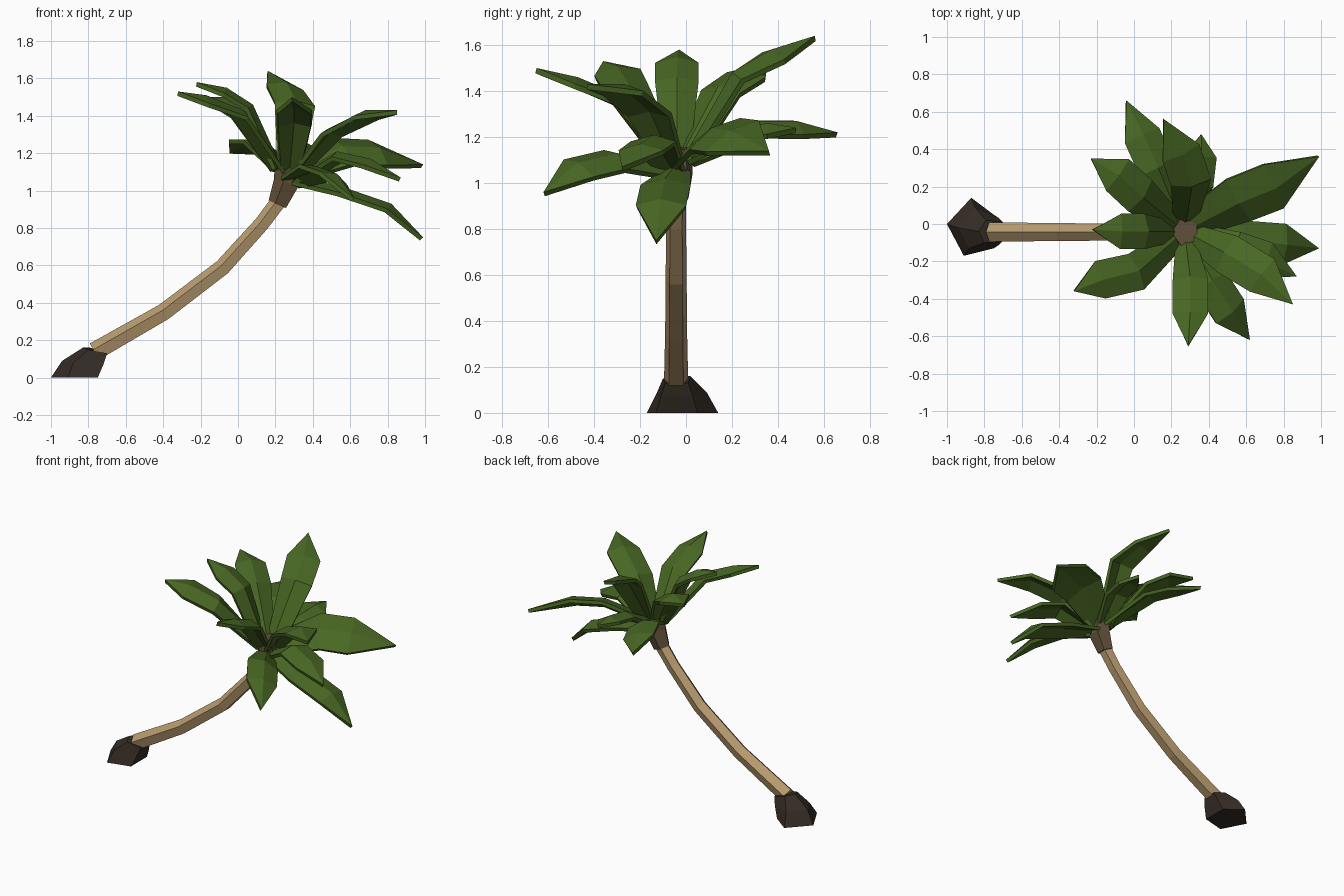
import bpy
from mathutils import Vector, Matrix

cube = bpy.data.objects.get("Cube")
if cube:
    bpy.data.objects.remove(cube, do_unlink=True)


def material(name, rgb):
    m = bpy.data.materials.new(name)
    m.use_nodes = True
    m.diffuse_color = (*rgb, 1)
    m.node_tree.nodes["Principled BSDF"].inputs["Base Color"].default_value = (*rgb, 1)
    return m


BARK = material("tan bark", (0.48, 0.33, 0.16))
SHEATH = material("brown sheath", (0.125, 0.083, 0.044))
ROOT = material("dark root", (0.036, 0.025, 0.018))
LEAF = material("leaf green", (0.065, 0.135, 0.017))


def build(name, verts, faces, mat):
    mesh = bpy.data.meshes.new(name)
    mesh.from_pydata(verts, [], faces)
    mesh.materials.append(mat)
    obj = bpy.data.objects.new(name, mesh)
    bpy.context.collection.objects.link(obj)
    return obj


def loft(name, rings, mat):
    """Skin a stack of equal rings and cap both ends."""
    n = len(rings[0])
    faces = [(r * n + i, r * n + (i + 1) % n, (r + 1) * n + (i + 1) % n, (r + 1) * n + i)
             for r in range(len(rings) - 1) for i in range(n)]
    last = (len(rings) - 1) * n
    faces += [tuple(reversed(range(n))), tuple(range(last, last + n))]
    return build(name, [p for ring in rings for p in ring], faces, mat)


def tangent(pts, i):
    return (pts[min(i + 1, len(pts) - 1)] - pts[max(i - 1, 0)]).normalized()


def tube(name, path, mat, sides=5):
    """Five-sided tube along (x, z, radius) points with a corner on top."""
    pts = [Vector((x, -0.043, z)) for x, z, r in path]
    rings = []
    for i, (x, z, r) in enumerate(path):
        t = tangent(pts, i)
        up = Vector((-t.z, 0, t.x))
        rings.append([pts[i] + Matrix.Rotation(6.28319 * k / sides, 3, t) @ up * r
                      for k in range(sides)])
    return loft(name, rings, mat)


# Leaning trunk and the flared sheath under the leaves
tube("trunk", [(-0.765, 0.135, 0.055), (-0.395, 0.347, 0.05), (-0.08, 0.587, 0.048),
               (0.13, 0.82, 0.045), (0.22, 0.94, 0.046)], BARK)
tube("leaf_sheath", [(0.215, 0.925, 0.056), (0.265, 1.04, 0.076), (0.275, 1.15, 0.076)], SHEATH)

# Chunky root foot
foot = [[(-1, 0, 0), (-0.91, -0.17, 0), (-0.75, -0.13, 0), (-0.75, 0.05, 0), (-0.87, 0.14, 0)],
        [(-0.94, -0.02, 0.09), (-0.88, -0.13, 0.08), (-0.72, -0.11, 0.07),
         (-0.72, 0.03, 0.07), (-0.85, 0.09, 0.09)],
        [(-0.83, -0.04, 0.16), (-0.8, -0.1, 0.15), (-0.7, -0.09, 0.13),
         (-0.7, 0.01, 0.13), (-0.79, 0.02, 0.16)]]
loft("root_foot", foot, ROOT)


def frond(name, mid, shoulder, tip, roll, width):
    """Creased blade: narrow base, wide shoulder, pointed tip."""
    mid, shoulder, tip = Vector(mid), Vector(shoulder), Vector(tip)
    out = Vector((mid.x - 0.27, mid.y + 0.04, 0)).normalized()
    base = Vector((0.27, -0.04, 1.13 if tip.z > 1.1 else 1.08)) + out * 0.04
    pts = [base, mid, shoulder, tip]
    verts = []
    for i, half in enumerate((width * 0.6, width, width)):
        t = tangent(pts, i)
        side = t.cross(Vector((0, 0, 1))).normalized()
        side = Matrix.Rotation(roll, 3, t) @ side
        drop = side.cross(t) * -0.03
        verts += [pts[i] - side * half + drop, pts[i], pts[i] + side * half + drop]
    verts.append(tip)
    faces = []
    for s in (0, 3):
        for k in (s, s + 1):
            faces.append((k + 1, k + 4, k + 3, k))
    faces += [(7, 9, 6), (8, 9, 7)]
    obj = build(name, verts, faces, LEAF)
    solid = obj.modifiers.new("thickness", "SOLIDIFY")
    solid.thickness = 0.024
    solid.offset = -1


# Crown of fronds: middle, shoulder, tip, roll, half width
fronds = [
    ((0.56, 0.11, 1.24), (0.76, 0.19, 1.23), (0.99, 0.36, 1.14), 0.5, 0.145),
    ((0.56, -0.09, 1.02), (0.82, -0.11, 0.93), (0.99, -0.13, 0.75), 0, 0.11),
    ((0.53, -0.14, 1.21), (0.71, -0.2, 1.17), (0.87, -0.28, 1.07), 0, 0.105),
    ((0.48, -0.15, 1.33), (0.68, -0.27, 1.43), (0.85, -0.43, 1.43), 0, 0.11),
    ((0.42, -0.3, 1.13), (0.53, -0.47, 1.09), (0.62, -0.62, 0.96), -0.4, 0.105),
    ((0.3, -0.28, 1.38), (0.3, -0.47, 1.46), (0.29, -0.65, 1.5), 0, 0.095),
    ((0.03, -0.25, 1.43), (-0.17, -0.3, 1.51), (-0.32, -0.36, 1.53), -0.15, 0.105),
    ((0.08, -0.04, 1.46), (-0.06, -0.04, 1.55), (-0.22, -0.03, 1.58), 0, 0.095),
    ((0.05, 0.14, 1.42), (-0.08, 0.26, 1.5), (-0.23, 0.35, 1.5), 0.1, 0.105),
    ((0.13, 0.3, 1.27), (0.05, 0.48, 1.27), (-0.04, 0.66, 1.22), 0.3, 0.105),
    ((0.31, 0.2, 1.48), (0.26, 0.37, 1.58), (0.16, 0.56, 1.64), 0.15, 0.11),
    ((0.34, 0.2, 1.24), (0.36, 0.36, 1.26), (0.36, 0.48, 1.24), 0.2, 0.09),
]
for i, spec in enumerate(fronds, 1):
    frond(f"frond_{i}", *spec)
